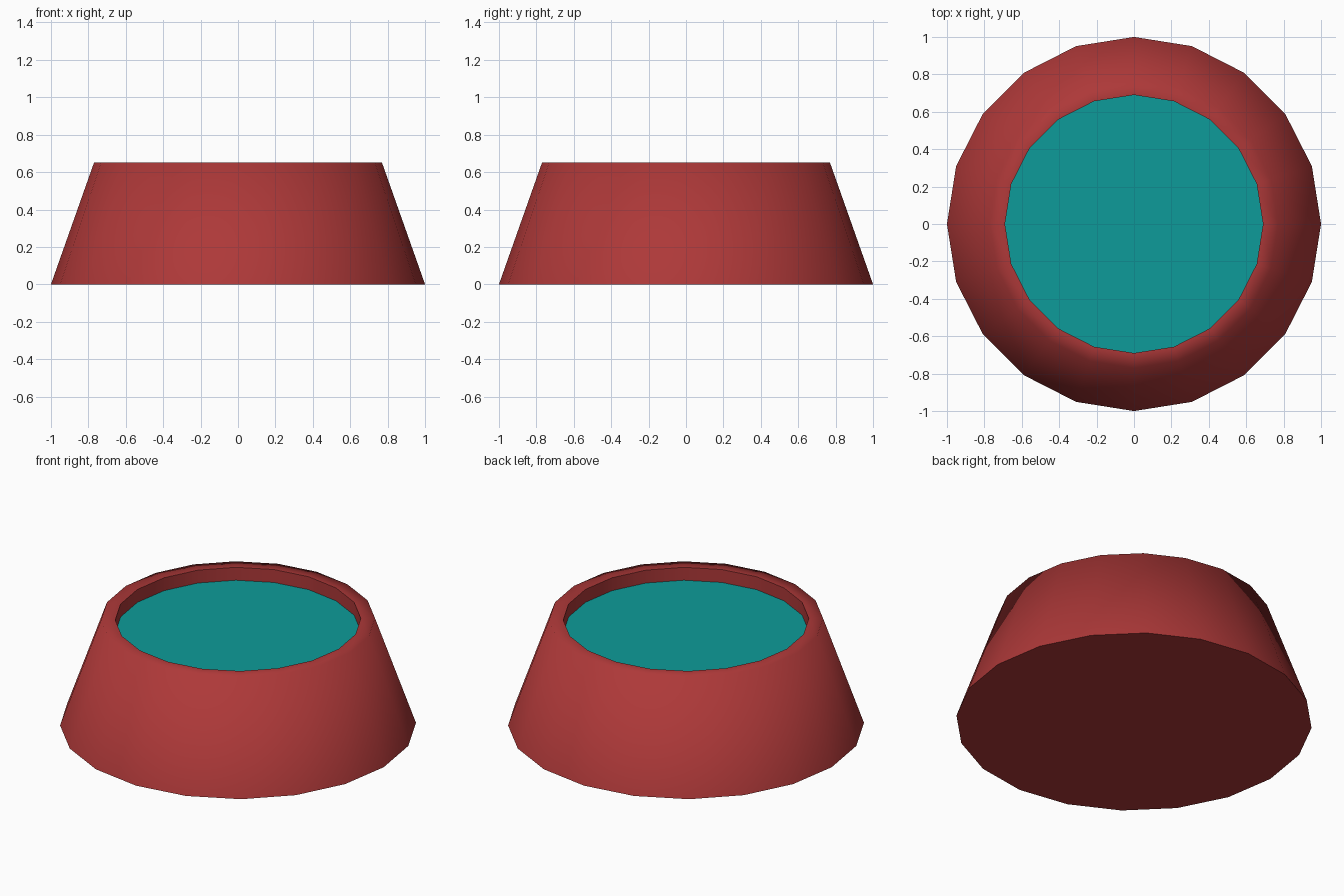
import bpy, bmesh, math

if "Cube" in bpy.data.objects:
    bpy.data.objects.remove(bpy.data.objects["Cube"])

SIDES = 20


def material(name, color):
    m = bpy.data.materials.new(name)
    m.diffuse_color = (*color, 1)
    m.use_nodes = True
    m.node_tree.nodes["Principled BSDF"].inputs["Base Color"].default_value = m.diffuse_color
    return m


def lathe(name, profile, mat, cap_start=False):
    """Turn a list of (radius, z) points around z, optionally capping the first ring."""
    bm = bmesh.new()
    rings = []
    for r, z in profile:
        rings.append([bm.verts.new((r * math.cos(2 * math.pi * i / SIDES),
                                    r * math.sin(2 * math.pi * i / SIDES), z))
                      for i in range(SIDES)])
    for a, b in zip(rings, rings[1:]):
        for i in range(SIDES):
            j = (i + 1) % SIDES
            bm.faces.new((a[i], a[j], b[j], b[i]))
    if cap_start:
        bm.faces.new(rings[0] if len(rings) == 1 else rings[0][::-1])
    mesh = bpy.data.meshes.new(name)
    bm.to_mesh(mesh)
    bm.free()
    mesh.materials.append(mat)
    obj = bpy.data.objects.new(name, mesh)
    bpy.context.collection.objects.link(obj)
    return obj


# Bowl: closed base, sloping wall, flat rim and short inner wall
bowl = lathe("bowl", [(1.0, 0.0), (0.77, 0.65), (0.69, 0.65), (0.69, 0.57)],
             material("red", (0.42, 0.04, 0.04)), cap_start=True)
bpy.ops.object.select_all(action='DESELECT')
bowl.select_set(True)
bpy.context.view_layer.objects.active = bowl
bpy.ops.object.shade_smooth_by_angle(angle=math.radians(80))

# Water: flat disc just below the rim
lathe("water", [(0.69, 0.57)], material("teal", (0.004, 0.33, 0.32)), cap_start=True)
